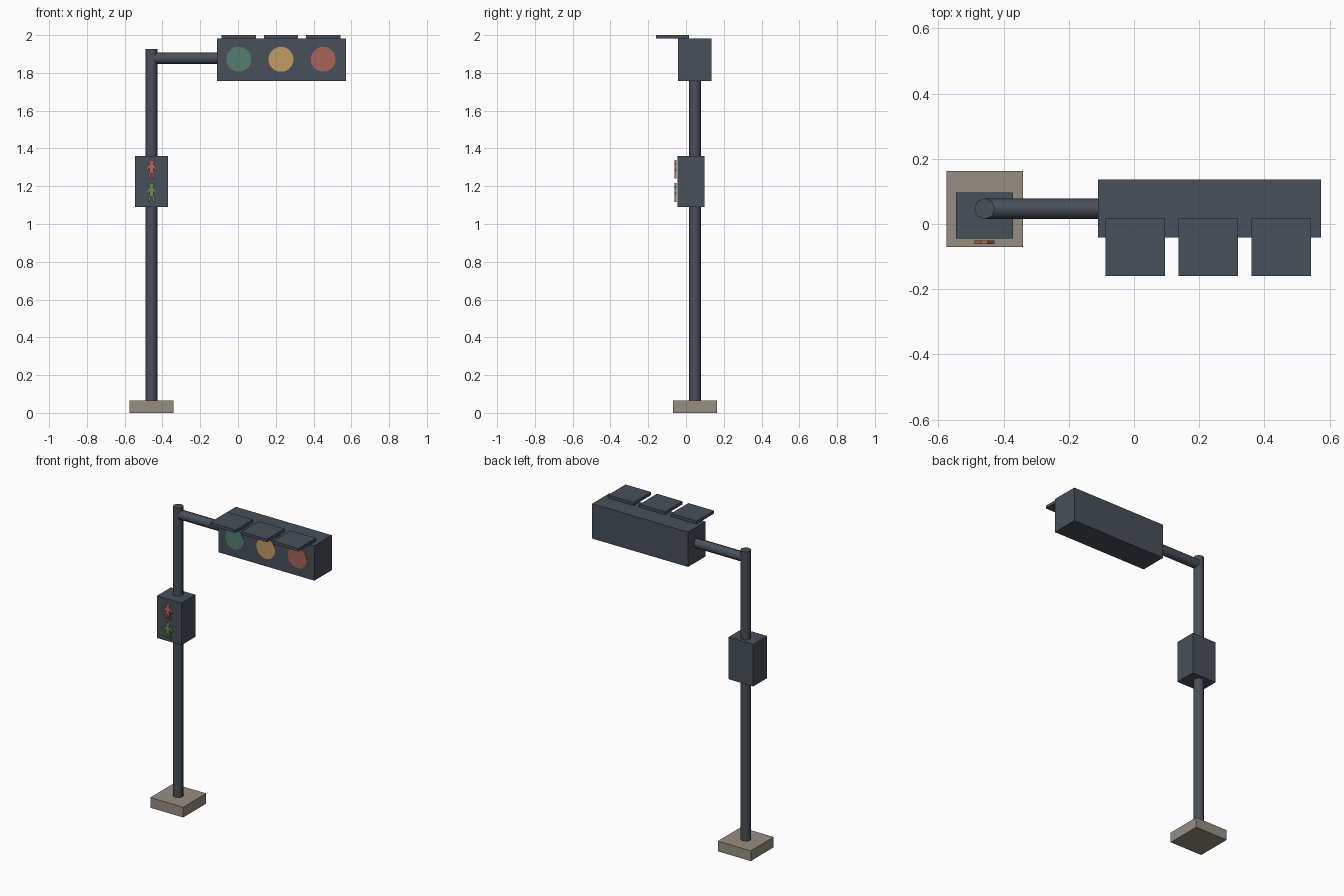
import bpy, math
from mathutils import Vector

if "Cube" in bpy.data.objects:
    bpy.data.objects.remove(bpy.data.objects["Cube"])


def material(name, rgb):
    m = bpy.data.materials.new(name)
    m.diffuse_color = (*rgb, 1)
    m.use_nodes = True
    m.node_tree.nodes["Principled BSDF"].inputs["Base Color"].default_value = m.diffuse_color
    return m


DARK = material("dark_metal", (0.065, 0.08, 0.10))
STONE = material("concrete", (0.30, 0.27, 0.22))
GREEN = material("green_lens", (0.09, 0.20, 0.16))
AMBER = material("amber_lens", (0.55, 0.33, 0.13))
RED = material("red_lens", (0.38, 0.13, 0.10))
WALK = material("walk_green", (0.16, 0.26, 0.10))
STOP = material("stop_red", (0.50, 0.13, 0.10))


def box(name, lo, hi, mat):
    lo, hi = Vector(lo), Vector(hi)
    bpy.ops.mesh.primitive_cube_add(size=1, location=(lo + hi) / 2)
    ob = bpy.context.object
    ob.name = name
    ob.scale = hi - lo
    bpy.ops.object.transform_apply(location=False, rotation=False, scale=True)
    ob.data.materials.append(mat)


def rod(name, a, b, radius, sides, mat):
    a, b = Vector(a), Vector(b)
    bpy.ops.mesh.primitive_cylinder_add(vertices=sides, radius=radius, depth=(b - a).length,
                                        location=(a + b) / 2)
    ob = bpy.context.object
    ob.name = name
    ob.rotation_euler = (b - a).to_track_quat('Z', 'Y').to_euler()
    ob.data.materials.append(mat)
    bpy.ops.object.shade_smooth_by_angle(angle=math.radians(50))


def figure(name, x, y0, y1, z0, mat):
    # right half outline of the walker, feet to neck, mirrored
    half = [(0, .036), (.008, 0), (.018, 0), (.011, .040), (.011, .056), (.027, .041),
            (.031, .050), (.013, .074), (.005, .076)]
    # round head
    head = [(.013 * math.sin(a), .087 - .013 * math.cos(a))
            for a in [math.radians(d) for d in range(30, 180, 30)]] + [(0, .100)]
    right = half + head
    pts = right + [(-px, pz) for px, pz in reversed(right[1:-1])]
    n = len(pts)
    verts = [(x + px, y, z0 + pz) for y in (y0, y1) for px, pz in pts]
    faces = [tuple(range(n)), tuple(range(2 * n - 1, n - 1, -1))]
    faces += [(i, i + n, (i + 1) % n + n, (i + 1) % n) for i in range(n)]
    me = bpy.data.meshes.new(name)
    me.from_pydata(verts, [], faces)
    me.materials.append(mat)
    bpy.context.collection.objects.link(bpy.data.objects.new(name, me))


PX, PY = -0.458, 0.047

# base, pole and arm
box("base", (-0.575, -0.07, 0), (-0.341, 0.163, 0.066), STONE)
rod("pole", (PX, PY, 0.06), (PX, PY, 1.927), 0.032, 8, DARK)
rod("arm", (PX, PY, 1.877), (-0.10, PY, 1.877), 0.031, 8, DARK)

# vehicle signal with lenses and hoods
box("signal_housing", (-0.11, -0.042, 1.757), (0.573, 0.136, 1.981), DARK)
for i, (label, mat) in enumerate((("green", GREEN), ("amber", AMBER), ("red", RED))):
    cx = 0.004 + i * 0.2235
    rod(label + "_lens", (cx, -0.03, 1.872), (cx, -0.0435, 1.872), 0.066, 32, mat)
    box(label + "_hood", (cx - 0.091, -0.16, 1.981), (cx + 0.091, 0.017, 2.0), DARK)

# pedestrian signal
box("pedestrian_housing", (-0.546, -0.044, 1.09), (-0.371, 0.097, 1.361), DARK)
figure("stop_figure", PX, -0.061, -0.05, 1.240, STOP)
figure("walk_figure", PX, -0.061, -0.05, 1.117, WALK)
